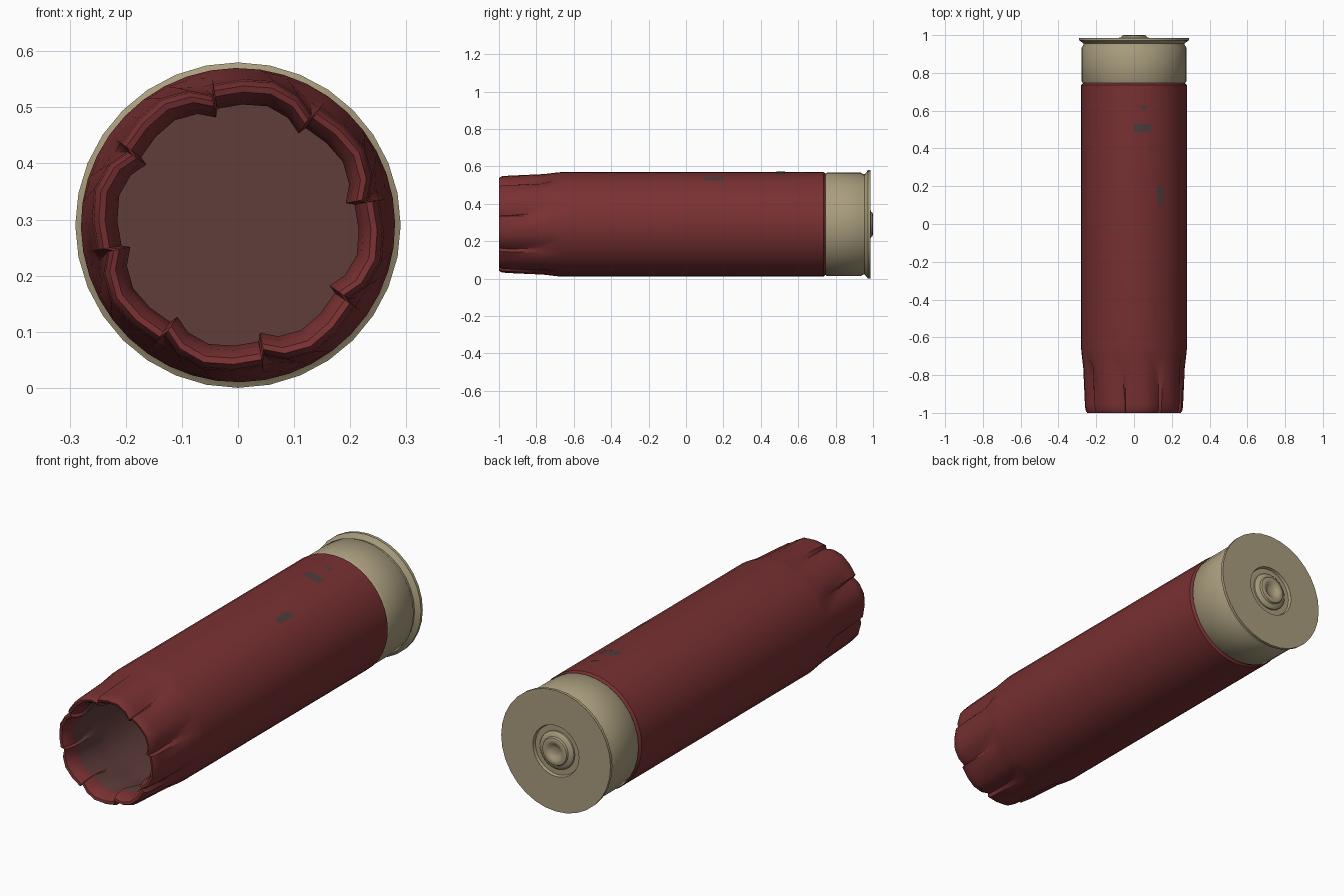
import bpy, bmesh, math

if "Cube" in bpy.data.objects:
    bpy.data.objects.remove(bpy.data.objects["Cube"])

ZC = 0.29  # height of the long axis


def material(name, rgb):
    m = bpy.data.materials.new(name)
    m.diffuse_color = (*rgb, 1)
    m.use_nodes = True
    m.node_tree.nodes["Principled BSDF"].inputs["Base Color"].default_value = m.diffuse_color
    return m


RED = material("red plastic", (0.19, 0.03, 0.032))
INNER = material("sooty inside", (0.115, 0.047, 0.044))
BRASS = material("dull brass", (0.40, 0.34, 0.21))
GREY = material("grey print", (0.075, 0.045, 0.045))


def finish(bm, name, mats, angle=35, recalc=True):
    if recalc:
        bmesh.ops.recalc_face_normals(bm, faces=bm.faces)
    me = bpy.data.meshes.new(name)
    bm.to_mesh(me)
    bm.free()
    for m in mats:
        me.materials.append(m)
    ob = bpy.data.objects.new(name, me)
    bpy.context.collection.objects.link(ob)
    bpy.ops.object.select_all(action='DESELECT')
    ob.select_set(True)
    bpy.context.view_layer.objects.active = ob
    bpy.ops.object.shade_smooth_by_angle(angle=math.radians(angle))
    return ob


def polar(bm, r, deg, y):
    a = math.radians(deg)
    return bm.verts.new((r * math.cos(a), y, ZC + r * math.sin(a)))


def bridge(bm, a, b, mat=0):
    n = len(a)
    for i in range(n):
        f = bm.faces.new((a[i], a[(i + 1) % n], b[(i + 1) % n], b[i]))
        f.material_index = mat


def lathe(name, profile, mat, n=32):
    """Turn (radius, y) points round the long axis; last ring is capped."""
    bm = bmesh.new()
    rings = [[polar(bm, r, 360 * i / n, y) for i in range(n)] for r, y in profile]
    for a, b in zip(rings, rings[1:]):
        bridge(bm, a, b)
    bm.faces.new(rings[-1])
    return finish(bm, name, [mat])


# Hull: round tube that turns into eight overlapping folds at the mouth
PETAL = [(0, 0.985), (12, 1.005), (24, 1.02), (35, 0.985), (43.5, 0.915)]


def hull_ring(bm, y, r, fold):
    ring = []
    for p in range(8):
        for i, (deg, k) in enumerate(PETAL):
            d = 9 * i * (1 - fold) + deg * fold
            ring.append(polar(bm, r * (1 + (k - 1) * fold), 100 - 45 * p - d, y))
    return ring


# (y, radius, amount of folding, material of the band leading here)
HULL = [(0.747, 0.250, 0, 0), (0.746, 0.270, 0, 0), (0.735, 0.280, 0, 0),
        (-0.66, 0.280, 0, 0), (-0.69, 0.277, 0.15, 0), (-0.76, 0.268, 0.6, 0),
        (-0.95, 0.259, 1, 0), (-0.985, 0.256, 1, 0), (-1.0, 0.247, 1, 0),
        (-0.997, 0.236, 1, 0), (-0.975, 0.222, 1, 0), (-0.93, 0.214, 1, 0),
        (-0.76, 0.238, 0.5, 1), (-0.66, 0.250, 0, 1), (0.70, 0.250, 0, 1)]
bm = bmesh.new()
rings = [hull_ring(bm, y, r, f) for y, r, f, _ in HULL]
for a, b, row in zip(rings, rings[1:], HULL[1:]):
    bridge(bm, a, b, row[3])
bm.faces.new(rings[-1]).material_index = 1
finish(bm, "hull", [RED, INNER])

# Brass head with groove, rim and primer recess
lathe("brass_head", [
    (0.245, 0.738), (0.268, 0.742), (0.277, 0.755), (0.277, 0.935),
    (0.268, 0.948), (0.268, 0.955), (0.283, 0.968), (0.290, 0.972),
    (0.290, 0.986), (0.122, 0.986), (0.118, 0.972)], BRASS)

# Primer button with struck dimple
lathe("primer", [
    (0.092, 0.968), (0.090, 0.978), (0.080, 0.986), (0.068, 0.989),
    (0.064, 0.997), (0.052, 1.0), (0.040, 0.998), (0.030, 0.990),
    (0.015, 0.985)], BRASS)

# Faint worn print patches on the top of the hull (x0, x1, y0, y1)
for i, (x0, x1, y0, y1) in enumerate([(0.0, 0.09, 0.485, 0.53),
                                      (0.035, 0.065, 0.605, 0.63),
                                      (0.125, 0.155, 0.10, 0.20)]):
    bm = bmesh.new()
    cols = []
    for s in range(4):
        deg = math.degrees(math.acos((x0 + (x1 - x0) * s / 3) / 0.2815))
        cols.append([polar(bm, 0.2815, deg, y) for y in (y0, y1)])
    for a, b in zip(cols, cols[1:]):
        bm.faces.new((a[0], b[0], b[1], a[1]))
    finish(bm, f"print_patch_{i + 1}", [GREY], recalc=False)
